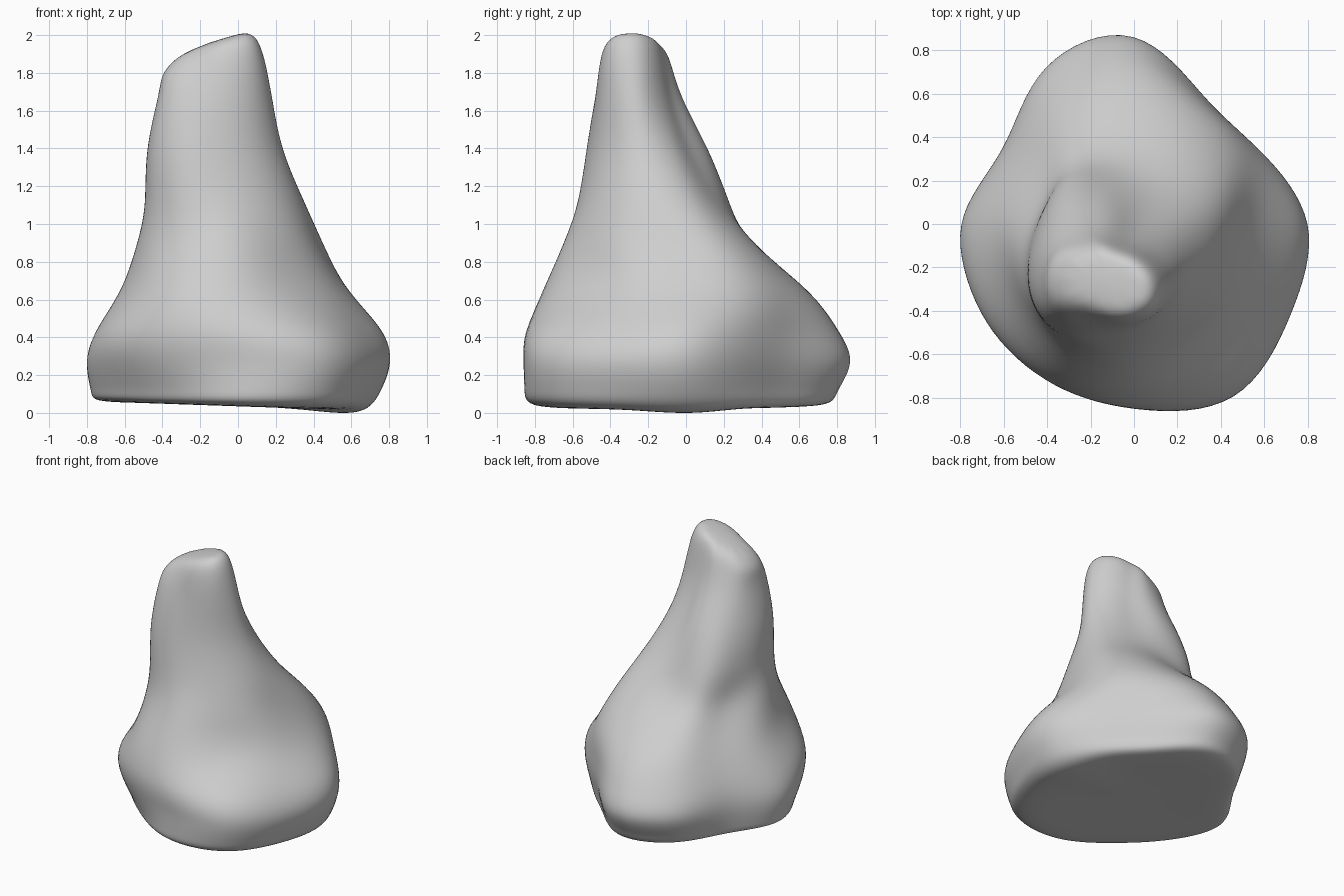
import bpy
import bmesh
from math import cos, sin, tau
from mathutils import Vector

default_cube = bpy.data.objects.get("Cube")
if default_cube:
    bpy.data.objects.remove(default_cube, do_unlink=True)

# Cross-sections in hundredths: height, centre x, centre y, then radii
# counter-clockwise from +x at equal angles.
SECTIONS = [
    (5, 0, 0, 63, 58, 58, 72, 70, 62, 72, 68, 68, 78, 80, 70),
    (13, 0, 0, 75, 64, 63, 80, 77, 68, 78, 74, 74, 84, 89, 79),
    (28, 0, 0, 80, 67, 66, 87, 83, 69, 80, 80, 80, 84, 92, 83),
    (45, 0, 0, 76, 66, 65, 80, 76, 65, 73, 80, 82, 84, 86, 76),
    (66, 0, 0, 58, 60, 60, 64, 62, 54, 61, 67, 77, 75, 64, 60),
    (90, -5, -10, 49, 55, 52, 46, 47, 42, 48, 52, 55, 55, 50, 49),
    (112, -8, -18, 43, 45, 40, 40, 45, 41, 41, 43, 42, 39, 38, 40),
    (140, -12, -22, 36, 33, 28, 33, 36, 35, 36, 37, 34, 30, 30, 33),
    (168, -13, -25, 31, 24, 20, 22, 25, 28, 29, 30, 25, 23, 25, 29),
    (189, -15, -25, 25, 19, 15, 16, 17, 22, 24, 23, 18, 18, 22, 27),
]
SIDES = 12
TOP_SLOPE = 0.32


def make_ring(section):
    """Turn one cross-section into a ring of points."""
    height, cx, cy, *radii = [value / 100 for value in section]
    return [Vector((cx + r * cos(tau * i / SIDES),
                    cy + r * sin(tau * i / SIDES), height))
            for i, r in enumerate(radii)]


def shrink_ring(ring, factor, lift):
    """Copy a ring toward its own centre to close an end."""
    centre = sum(ring, Vector()) / SIDES
    return [centre.lerp(p, factor) + Vector((0, 0, lift)) for p in ring]


def smoothed(grid, row, col):
    """Position the subdivided surface gives to one control point."""
    def across(r):
        ring = grid[r]
        return (ring[col - 1] + ring[col] * 4 + ring[(col + 1) % SIDES]) / 6
    return (across(row - 1) + across(row) * 4 + across(row + 1)) / 6


def compensate(target, passes=3):
    """Push control points out so the smooth surface meets the sections."""
    grid = [[p.copy() for p in ring] for ring in target]
    for _ in range(passes):
        grid = [[p + target[r][c] - smoothed(grid, r, c)
                 if 0 < r < len(grid) - 1 else p
                 for c, p in enumerate(ring)]
                for r, ring in enumerate(grid)]
    return grid


def make_material(name, colour):
    material = bpy.data.materials.new(name)
    material.use_nodes = True
    material.diffuse_color = colour
    shader = material.node_tree.nodes["Principled BSDF"]
    shader.inputs["Base Color"].default_value = colour
    shader.inputs["Roughness"].default_value = 0.8
    return material


# Rings of the boulder, with a sloping crown and a slightly tilted underside
rings = [make_ring(section) for section in SECTIONS]
for point in rings[-1]:
    point.z += TOP_SLOPE * (point.x + 0.15)
for point in rings[0]:
    point.z -= 0.03 * point.x
rings[0][0].z -= 0.02
rings.insert(0, shrink_ring(rings[0], 0.6, 0.0))
rings.append(shrink_ring(rings[-1], 0.6, 0.08))
rings = compensate(rings)

# Skin the rings and close both ends
bm = bmesh.new()
loops = [[bm.verts.new(p) for p in ring] for ring in rings]
for lower, upper in zip(loops, loops[1:]):
    for i in range(SIDES):
        j = (i + 1) % SIDES
        bm.faces.new((lower[i], lower[j], upper[j], upper[i]))
bm.faces.new(list(reversed(loops[0])))
bm.faces.new(loops[-1])
bmesh.ops.recalc_face_normals(bm, faces=bm.faces)
mesh = bpy.data.meshes.new("boulder")
bm.to_mesh(mesh)
bm.free()

boulder = bpy.data.objects.new("boulder", mesh)
bpy.context.collection.objects.link(boulder)
mesh.materials.append(make_material("stone_grey", (0.62, 0.62, 0.62, 1)))
mesh.polygons.foreach_set("use_smooth", [True] * len(mesh.polygons))
subdivision = boulder.modifiers.new("soft_surface", "SUBSURF")
subdivision.levels = subdivision.render_levels = 3

# Rest the boulder on the ground
bpy.context.view_layer.update()
evaluated = boulder.evaluated_get(bpy.context.evaluated_depsgraph_get())
boulder.location.z = -min(v.co.z for v in evaluated.data.vertices)
